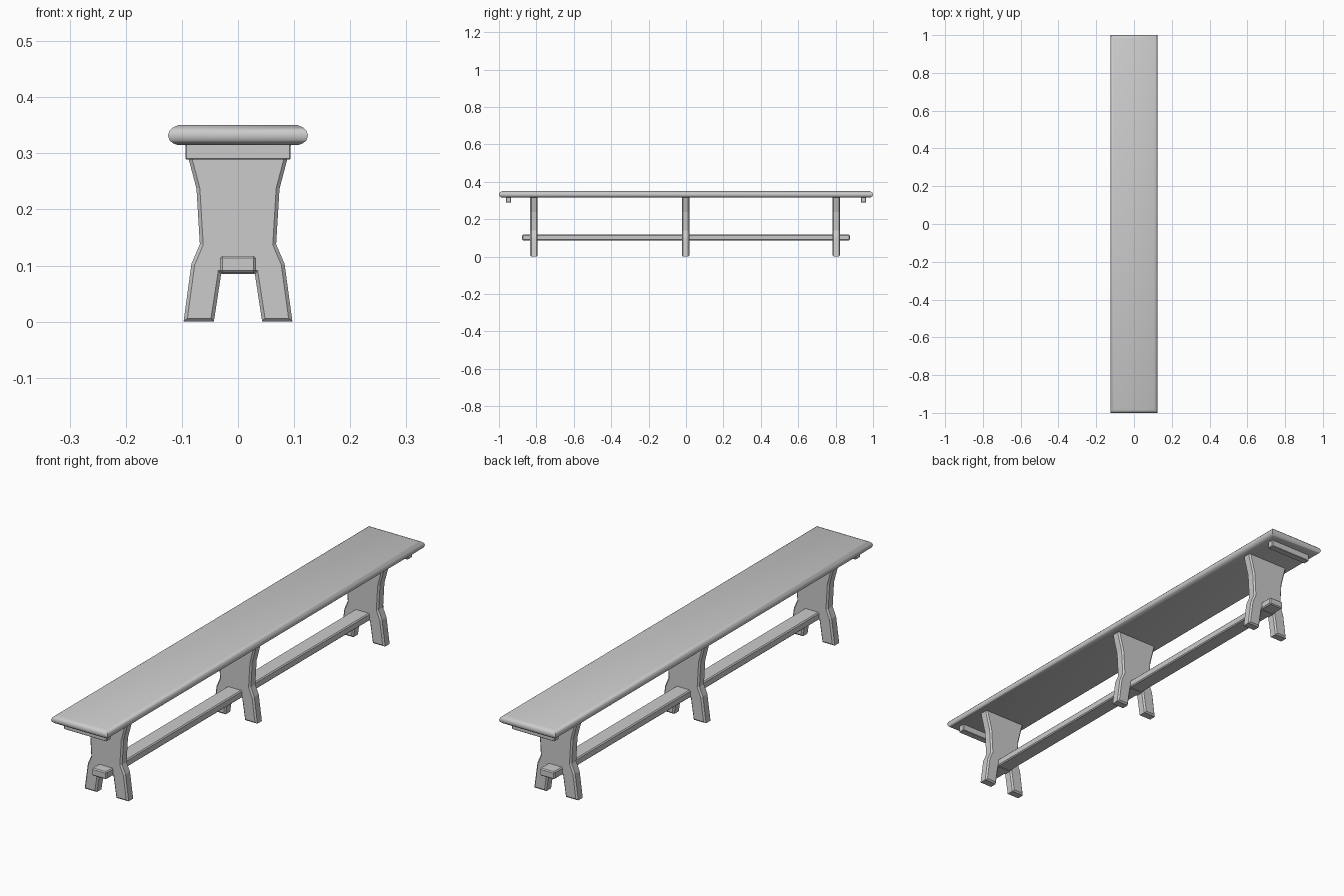
import bpy, bmesh

if "Cube" in bpy.data.objects:
    bpy.data.objects.remove(bpy.data.objects["Cube"])


def finish(bm, name):
    bmesh.ops.recalc_face_normals(bm, faces=bm.faces)
    mesh = bpy.data.meshes.new(name)
    bm.to_mesh(mesh)
    bm.free()
    obj = bpy.data.objects.new(name, mesh)
    bpy.context.collection.objects.link(obj)
    return obj


def bar(name, x, y0, y1, z0, z1, bevel):
    """Box spanning +-x with lightly chamfered edges."""
    bm = bmesh.new()
    bmesh.ops.create_cube(bm, size=1)
    for v in bm.verts:
        v.co = (x * 2 * v.co.x,
                y0 if v.co.y < 0 else y1,
                z0 if v.co.z < 0 else z1)
    bmesh.ops.bevel(bm, geom=bm.edges[:], offset=bevel, segments=1,
                    profile=0.5, affect='EDGES')
    return finish(bm, name)


# Seat plank: stacked rectangles give rounded, mitred edges
def seat():
    levels = [(0.315, 0.017), (0.318, 0.009), (0.323, 0.003), (0.332, 0.0),
              (0.340, 0.003), (0.346, 0.009), (0.350, 0.018)]
    bm = bmesh.new()
    rings = []
    for z, inset in levels:
        x, y = 0.125 - inset, 1.0 - inset
        rings.append([bm.verts.new((sx * x, sy * y, z))
                      for sx, sy in ((-1, -1), (1, -1), (1, 1), (-1, 1))])
    for a, b in zip(rings, rings[1:]):
        for i in range(4):
            j = (i + 1) % 4
            bm.faces.new((a[i], a[j], b[j], b[i]))
    bm.faces.new(rings[0])
    bm.faces.new(rings[-1])
    obj = finish(bm, "seat")
    bpy.context.view_layer.objects.active = obj
    obj.select_set(True)
    bpy.ops.object.shade_smooth_by_angle(angle=0.7)
    obj.select_set(False)


# Leg board: mirrored half outline, extruded, with chamfered rims
def leg(name, y, half=0.02):
    right = [(0.030, 0.085), (0.043, 0.002), (0.097, 0.002), (0.083, 0.103),
             (0.068, 0.138), (0.074, 0.237), (0.088, 0.29), (0.095, 0.318)]
    outline = right + [(-x, z) for x, z in reversed(right)]
    bm = bmesh.new()
    face = bm.faces.new([bm.verts.new((x, y - half, z - 0.002 if z < 0.01 else z))
                         for x, z in outline])
    ext = bmesh.ops.extrude_face_region(bm, geom=[face], use_keep_orig=True)
    moved = [g for g in ext['geom'] if isinstance(g, bmesh.types.BMVert)]
    bmesh.ops.translate(bm, verts=moved, vec=(0, 2 * half, 0))
    bmesh.ops.recalc_face_normals(bm, faces=bm.faces)
    rims = [e for e in bm.edges
            if abs(e.verts[0].co.y - e.verts[1].co.y) < 1e-5
            and min(v.co.z for v in e.verts) < 0.31]
    bmesh.ops.bevel(bm, geom=rims, offset=0.006, segments=1,
                    profile=0.5, affect='EDGES')
    finish(bm, name)


seat()
for name, y in (("front_leg", -0.813), ("middle_leg", -0.002), ("back_leg", 0.803)):
    leg(name, y)

# Long stretcher through the legs
bar("stretcher", 0.032, -0.876, 0.876, 0.087, 0.117, 0.004)

# Cleats under the seat ends
for name, s in (("front_cleat", -1), ("back_cleat", 1)):
    ya, yb = sorted((s * 0.963, s * 0.935))
    bar(name, 0.094, ya, yb, 0.289, 0.318, 0.002)
